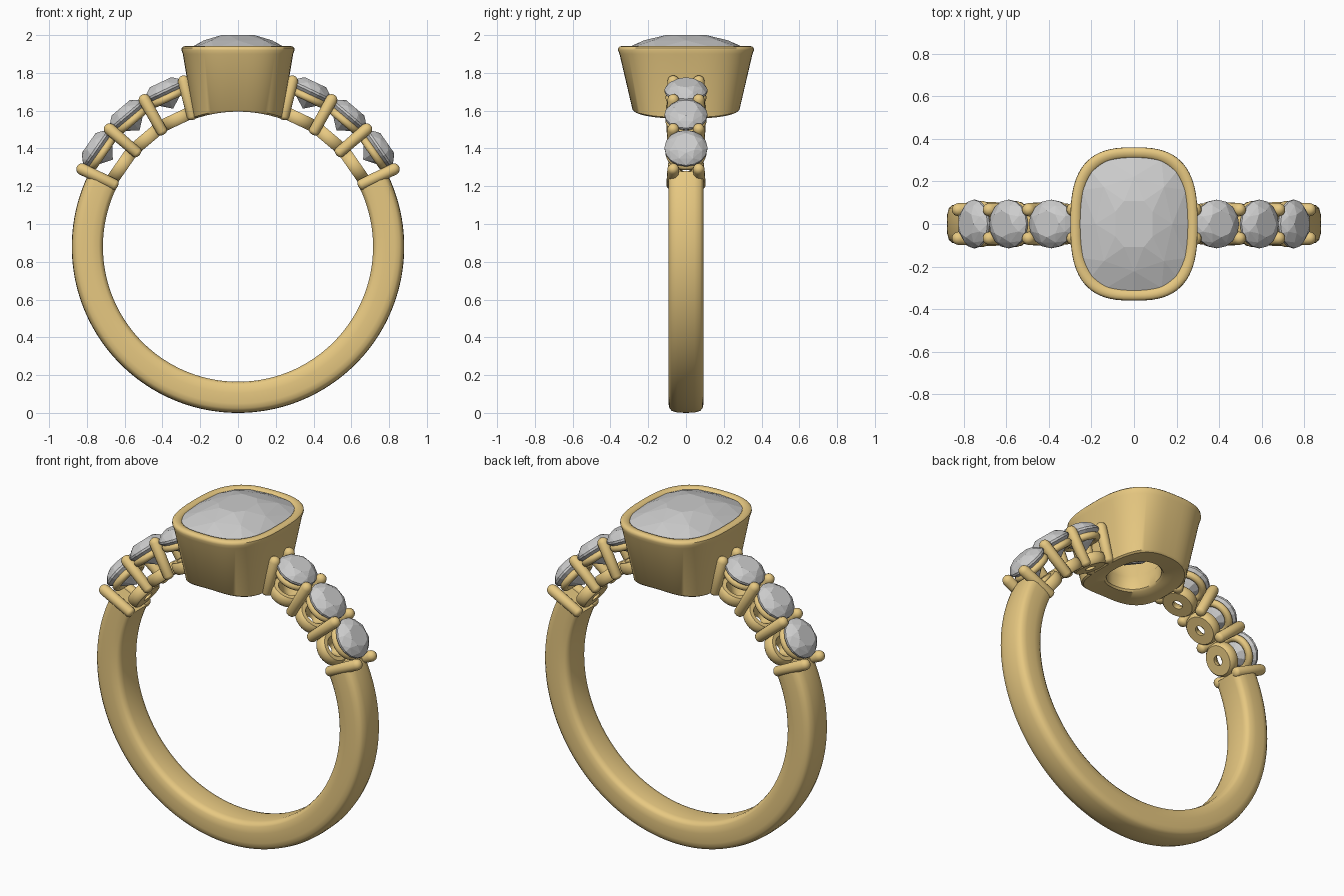
import bpy, bmesh
from math import sin, cos, pi, radians, sqrt
from mathutils import Vector, Matrix

if "Cube" in bpy.data.objects:
    bpy.data.objects.remove(bpy.data.objects["Cube"])

CZ, RI, RO = 0.88, 0.715, 0.88      # ring centre height, inner and outer radius
gold = bpy.data.materials.new("gold")
gold.diffuse_color = (0.80, 0.58, 0.22, 1)
gold.use_nodes = True
gold.node_tree.nodes["Principled BSDF"].inputs["Base Color"].default_value = gold.diffuse_color


def finish(bm, name, mat=None, smooth=True, matrix=None):
    bmesh.ops.recalc_face_normals(bm, faces=bm.faces)
    me = bpy.data.meshes.new(name)
    bm.to_mesh(me)
    bm.free()
    if smooth:
        me.shade_smooth()
        me.set_sharp_from_angle(angle=radians(40))
    if mat:
        me.materials.append(mat)
    ob = bpy.data.objects.new(name, me)
    bpy.context.collection.objects.link(ob)
    if matrix:
        ob.matrix_world = matrix
    return ob


def loft(name, rings, loop=False, matrix=None):
    """Skin closed rings of points; loop joins last to first, otherwise ends are capped."""
    bm = bmesh.new()
    vs = [[bm.verts.new(p) for p in r] for r in rings]
    n = len(vs[0])
    for k in range(len(vs) if loop else len(vs) - 1):
        a, b = vs[k], vs[(k + 1) % len(vs)]
        for i in range(n):
            j = (i + 1) % n
            bm.faces.new((a[i], a[j], b[j], b[i]))
    if not loop:
        bm.faces.new(vs[0])
        bm.faces.new(vs[-1])
    return finish(bm, name, gold, True, matrix)


def oval(a, b, z, n, e=2.0, phase=0.0):
    """Superellipse ring; z may be a function of x."""
    pts = []
    for i in range(n):
        t = 2 * pi * (i + phase) / n
        c, s = cos(t), sin(t)
        x = a * abs(c) ** (2 / e) * (1 if c >= 0 else -1)
        y = b * abs(s) ** (2 / e) * (1 if s >= 0 else -1)
        pts.append(Vector((x, y, z(x) if callable(z) else z)))
    return pts


def gem(name, a, b, e, levels, culet, matrix=None):
    """Faceted stone: hull of rings (scale, z, count, phase) plus a culet point."""
    bm = bmesh.new()
    for s, z, n, ph in levels:
        for p in oval(a * s, b * s, z, n, e, ph):
            bm.verts.new(p)
    bm.verts.new((0, 0, culet))
    r = bmesh.ops.convex_hull(bm, input=bm.verts)
    inner = [v for v in r["geom_interior"] if isinstance(v, bmesh.types.BMVert)]
    bmesh.ops.delete(bm, geom=inner, context='VERTS')
    return finish(bm, name, None, False, matrix)


def polar(deg, r, y=0):
    a = radians(deg)
    return Vector((r * cos(a), y, CZ + r * sin(a)))


def radial(deg, r):
    return Matrix.Translation(polar(deg, r)) @ Matrix.Rotation(radians(90 - deg), 4, 'Y')


# Band: rounded section swept around the lower arc
half = [(RI, 0.055), (RI + 0.006, 0.078), (RI + 0.022, 0.09), (RI + 0.06, 0.093),
        (RO - 0.05, 0.093), (RO - 0.025, 0.088), (RO - 0.01, 0.075), (RO - 0.002, 0.045)]
section = half + [(RO, 0)] + [(r, -y) for r, y in reversed(half)]
steps = 120
loft("band", [[polar(27 - 234 * k / steps, r, y) for r, y in section]
              for k in range(steps + 1)])


# Centre bezel: cushion cup whose underside follows the finger hole
def under(d):
    return lambda x: CZ + sqrt(RI * RI - x * x) + d


walls = [(0.13, 0.16, under(0.01), 2.2), (0.14, 0.17, under(0), 2.2),
         (0.18, 0.22, under(0), 2.5), (0.226, 0.272, under(0), 2.8),
         (0.236, 0.283, under(0.01), 2.8), (0.292, 0.352, 1.90, 2.8),
         (0.299, 0.360, 1.92, 2.8), (0.298, 0.358, 1.932, 2.8),
         (0.290, 0.350, 1.940, 2.8), (0.276, 0.336, 1.942, 2.8),
         (0.258, 0.318, 1.938, 2.8), (0.248, 0.308, 1.926, 2.8),
         (0.246, 0.306, 1.88, 2.8), (0.13, 0.16, 1.68, 2.2)]
loft("bezel", [oval(a, b, z, 72, e) for a, b, z, e in walls], loop=True)

# Centre stone
gem("centre_stone", 0.258, 0.318, 2.8,
    [(0.36, 2.0, 8, 0.5), (0.70, 1.972, 8, 0), (1, 1.93, 16, 0), (1, 1.915, 16, 0),
     (0.55, 1.76, 8, 0.5)], 1.67)

# Shoulder stones with their seats and prongs, mirrored left and right
stone_levels = [(0.55, 0.05, 8, 0), (0.82, 0.032, 8, 0.5), (1, 0.006, 16, 0),
                (1, -0.006, 16, 0), (0.5, -0.062, 8, 0)]
prongs = [(26.7, 26.4), (43, 42.4), (56.5, 57.6), (70.5, 72)]     # base and tip angle
collar = [(0.088 + 0.021 * cos(t), 0.021 * sin(t)) for t in [2 * pi * i / 12 for i in range(12)]]
base = [(0.028, 0.0), (0.083, 0.0), (0.092, 0.01), (0.096, 0.03), (0.094, 0.055),
        (0.084, 0.066), (0.06, 0.066), (0.028, 0.02)]
for side, label in ((1, "right"), (-1, "left")):
    def ang(d):
        return d if side > 0 else 180 - d
    for k, d in enumerate((34.8, 49.8, 64.8), 1):
        gem(f"{label}_stone_{k}", 0.114, 0.114, 2, stone_levels, -0.105, radial(ang(d), 0.912))
        for part, prof, r in (("collar", collar, 0.872), ("base_ring", base, 0.716)):
            loft(f"{label}_{part}_{k}", [oval(p, p, z, 32) for p, z in prof],
                 loop=True, matrix=radial(ang(d), r))
    for k, (d0, d1) in enumerate(prongs, 1):
        for s, face in ((-1, "front"), (1, "back")):
            p, q = polar(ang(d0), 0.712, s * 0.076), polar(ang(d1), 0.952, s * 0.066)
            h, R = (q - p).length, 0.029
            arc = [radians(t) for t in (8, 30, 55, 90)]
            prof = [(R * sin(t), R * 0.6 * (1 - cos(t))) for t in arc]
            prof += [(R * 1.08 * sin(t), h - R * (1 - cos(t))) for t in reversed(arc)]
            m = Matrix.Translation(p) @ (q - p).to_track_quat('Z', 'Y').to_matrix().to_4x4()
            loft(f"{label}_{face}_prong_{k}", [oval(a, a, z, 16) for a, z in prof], matrix=m)
